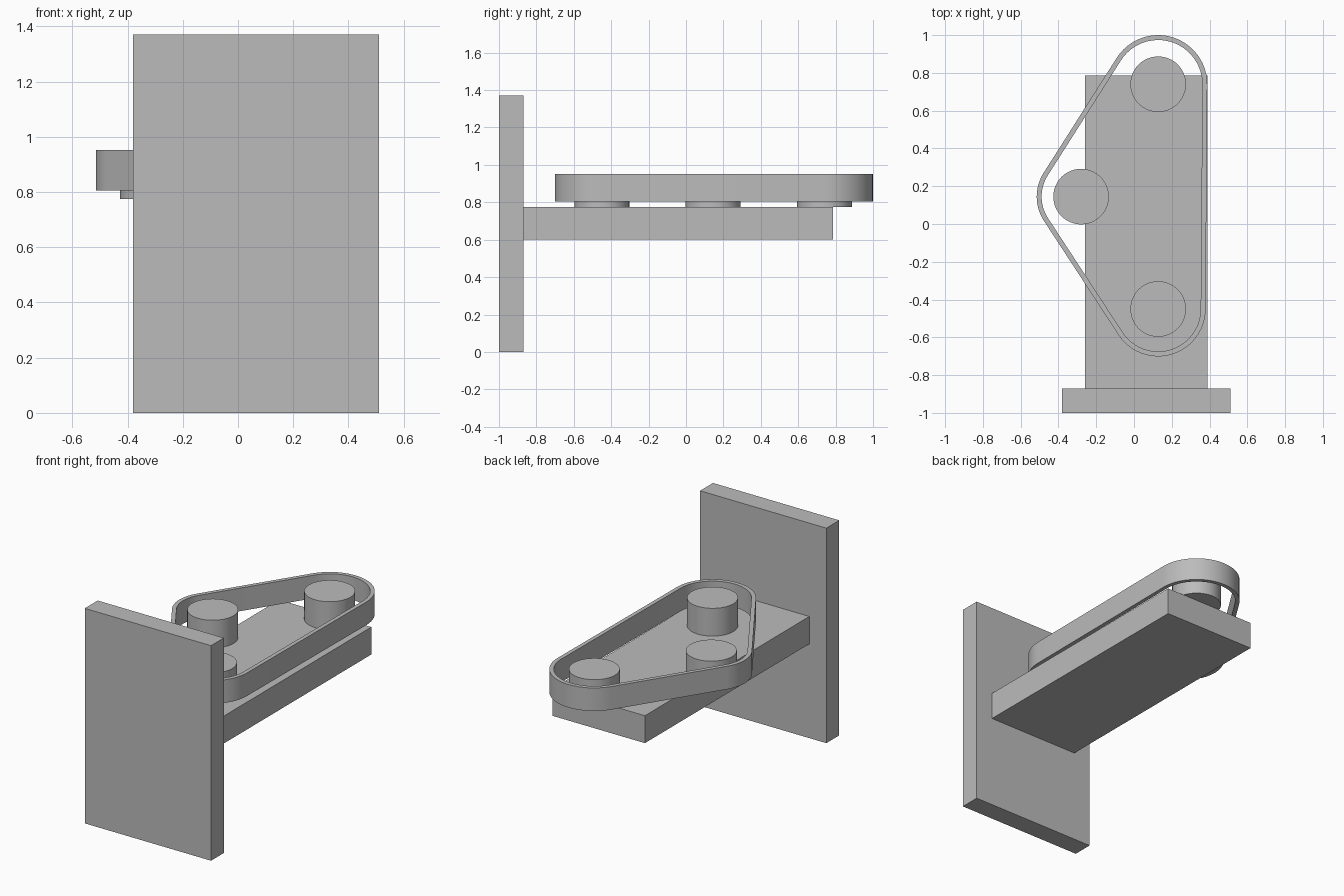
import bpy, bmesh, math
from mathutils import Vector

cube = bpy.data.objects.get("Cube")
if cube:
    bpy.data.objects.remove(cube, do_unlink=True)

grey = bpy.data.materials.new("plain grey")
grey.use_nodes = True
colour = (0.5, 0.5, 0.5, 1)
grey.diffuse_color = colour
grey.node_tree.nodes["Principled BSDF"].inputs["Base Color"].default_value = colour


def finish(name, bm, smooth=False):
    bmesh.ops.recalc_face_normals(bm, faces=bm.faces)
    mesh = bpy.data.meshes.new(name)
    bm.to_mesh(mesh)
    bm.free()
    mesh.materials.append(grey)
    ob = bpy.data.objects.new(name, mesh)
    bpy.context.collection.objects.link(ob)
    if smooth:
        bpy.ops.object.select_all(action='DESELECT')
        ob.select_set(True)
        bpy.context.view_layer.objects.active = ob
        bpy.ops.object.shade_smooth_by_angle(angle=math.radians(30))
    return ob


def box(name, low, high):
    bm = bmesh.new()
    bmesh.ops.create_cube(bm, size=1)
    low, high = Vector(low), Vector(high)
    for v in bm.verts:
        v.co = (low + high) / 2 + v.co * (high - low)
    finish(name, bm)


def belt_outline(wheels, steps=24):
    """Points of a taut loop around circles (x, y, radius), counter-clockwise."""
    count = len(wheels)
    normals = []
    for i, (x, y, r) in enumerate(wheels):
        nx, ny, nr = wheels[(i + 1) % count]
        heading = math.atan2(ny - y, nx - x)
        normals.append(heading - math.acos((r - nr) / math.hypot(nx - x, ny - y)))
    points = []
    for i, (x, y, r) in enumerate(wheels):
        start = normals[i - 1]
        sweep = (normals[i] - start) % math.tau
        for k in range(steps + 1):
            a = start + sweep * k / steps
            points.append((x + r * math.cos(a), y + r * math.sin(a)))
    return points


# Upright wall plate and the shelf arm behind it
box("wall_plate", (-0.38, -1, 0), (0.51, -0.87, 1.37))
box("shelf_arm", (-0.26, -0.87, 0.6), (0.39, 0.785, 0.775))

# Three pulleys: centre and belt radius, in counter-clockwise order
pulleys = {"front_pulley": (0.128, -0.45, 0.251),
           "back_pulley": (0.128, 0.74, 0.26),
           "side_pulley": (-0.28, 0.145, 0.235)}
bottom, top = 0.775, 0.952
for name, (x, y, _) in pulleys.items():
    bm = bmesh.new()
    bmesh.ops.create_cone(bm, cap_ends=True, segments=64, radius1=0.147,
                          radius2=0.147, depth=top - bottom)
    bmesh.ops.translate(bm, verts=bm.verts, vec=(x, y, (top + bottom) / 2))
    finish(name, bm, smooth=True)

# Belt: a thin band with a rectangular section looping around the pulleys
thickness = 0.026
outer = belt_outline(list(pulleys.values()))
inner = belt_outline([(x, y, r - thickness) for x, y, r in pulleys.values()])
bm = bmesh.new()
rings = [[bm.verts.new((x, y, z)) for x, y in outline]
         for outline, z in ((outer, 0.805), (outer, top), (inner, top), (inner, 0.805))]
for i in range(4):
    a, b = rings[i], rings[(i + 1) % 4]
    for k in range(len(a)):
        n = (k + 1) % len(a)
        bm.faces.new((a[k], a[n], b[n], b[k]))
finish("belt", bm, smooth=True)
